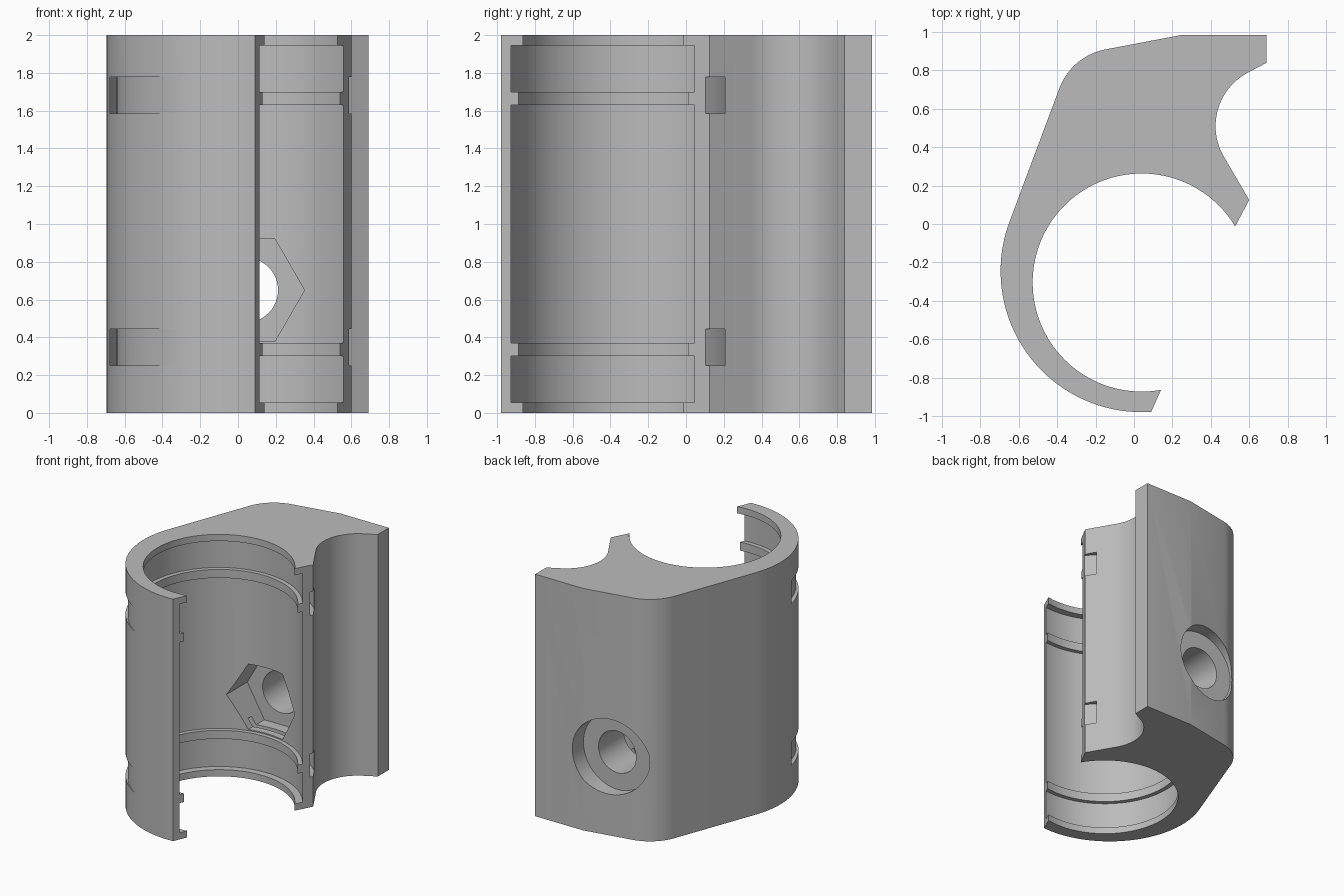
import bpy, bmesh, math
from mathutils import Matrix, Vector

cube = bpy.data.objects.get("Cube")
if cube:
    bpy.data.objects.remove(cube)

HEIGHT = 2.0
BORE = (0.04, -0.305)       # centre of the large clip bore
BOLT = (0.04, 0.65)         # x and z of the bolt axis

grey = bpy.data.materials.new("plain_grey")
grey.use_nodes = True
colour = (0.5, 0.5, 0.5, 1)
grey.diffuse_color = colour
grey.node_tree.nodes["Principled BSDF"].inputs["Base Color"].default_value = colour


def arc(centre, radius, start, end, steps):
    """Points along an arc, angles in degrees."""
    angles = [math.radians(start + (end - start) * i / steps) for i in range(steps + 1)]
    return [(centre[0] + radius * math.cos(a), centre[1] + radius * math.sin(a)) for a in angles]


def finish(bm, name):
    bmesh.ops.recalc_face_normals(bm, faces=bm.faces)
    mesh = bpy.data.meshes.new(name)
    bm.to_mesh(mesh)
    bm.free()
    mesh.materials.append(grey)
    obj = bpy.data.objects.new(name, mesh)
    bpy.context.collection.objects.link(obj)
    return obj


def prism(name, outline, height):
    bm = bmesh.new()
    face = bm.faces.new([bm.verts.new((x, y, 0)) for x, y in outline])
    top = bmesh.ops.extrude_face_region(bm, geom=[face])["geom"]
    verts = [v for v in top if isinstance(v, bmesh.types.BMVert)]
    bmesh.ops.translate(bm, verts=verts, vec=(0, 0, height))
    return finish(bm, name)


def lathe(name, profile, steps=128, closed=False):
    """Turn (radius, z) points around the bore axis; cap the ends or close the loop."""
    bm = bmesh.new()
    rings = []
    for radius, z in profile:
        rings.append([bm.verts.new((x, y, z))
                      for x, y in arc(BORE, radius, 0, 360, steps)[:-1]])
    pairs = list(zip(rings, rings[1:]))
    if closed:
        pairs.append((rings[-1], rings[0]))
    else:
        bm.faces.new(rings[0])
        bm.faces.new(rings[-1])
    for low, high in pairs:
        for i in range(steps):
            j = (i + 1) % steps
            bm.faces.new((low[i], low[j], high[j], high[i]))
    return finish(bm, name)


def bolt_cutter(name, radius, sides, y_from, y_to):
    """Cylinder or hexagon along y on the bolt axis, with a corner toward +x."""
    bm = bmesh.new()
    bmesh.ops.create_cone(bm, cap_ends=True, segments=sides, radius1=radius,
                          radius2=radius, depth=y_to - y_from)
    corner = max(bm.verts, key=lambda v: v.co.x).co
    turn = -math.atan2(corner.y, corner.x)
    place = Matrix.Translation(Vector((BOLT[0], (y_from + y_to) / 2, BOLT[1])))
    bm.transform(place @ Matrix.Rotation(math.pi / 2, 4, 'X') @ Matrix.Rotation(turn, 4, 'Z'))
    return finish(bm, name)


# Clip body: thin hook, rounded shoulder, flat back and concave side channel
outline = arc((0.04, -0.245), 0.735, 273.9, 159.7, 48)
outline += arc((-0.089, 0.595), 0.32, 159.6, 100.8, 14)
outline += [(0.25, 0.985), (0.69, 0.985), (0.69, 0.84)]
outline += arc((0.74, 0.51), 0.315, 120, 210, 24)
outline += [(0.6, 0.125)]
outline += arc(BORE, 0.568, 31, 280.2, 90)
body = prism("clip_body", outline, HEIGHT)

# Bore recess, leaving end lips and two low ribs
LIP, RIB_LOW, RIB_HIGH = 0.055, 0.3, 0.37
lower = [(0.625, LIP), (0.625, RIB_LOW), (0.59, RIB_LOW), (0.59, RIB_HIGH), (0.625, RIB_HIGH)]
upper = [(r, HEIGHT - z) for r, z in reversed(lower)]
cutters = [lathe("bore_recess", lower + upper)]

# Curved strap slots
for z in (0.25, 1.585):
    cutters.append(lathe("strap_slot", [(0.683, z), (0.724, z), (0.724, z + 0.193),
                                        (0.683, z + 0.193)], closed=True))

# Bolt hole, hexagonal nut pocket and round head counterbore
cutters.append(bolt_cutter("nut_pocket", 0.312, 6, 0.0, 0.51))
cutters.append(bolt_cutter("bolt_hole", 0.172, 48, 0.1, 1.2))
cutters.append(bolt_cutter("head_counterbore", 0.31, 64, 0.84, 1.3))

bpy.ops.object.select_all(action='DESELECT')
bpy.context.view_layer.objects.active = body
body.select_set(True)
for cutter in cutters:
    cutter.hide_render = True
    cut = body.modifiers.new(cutter.name, 'BOOLEAN')
    cut.operation = 'DIFFERENCE'
    cut.solver = 'EXACT'
    cut.object = cutter
    bpy.ops.object.modifier_apply(modifier=cut.name)
    bpy.data.objects.remove(cutter)

bpy.ops.object.shade_smooth_by_angle(angle=math.radians(20))
